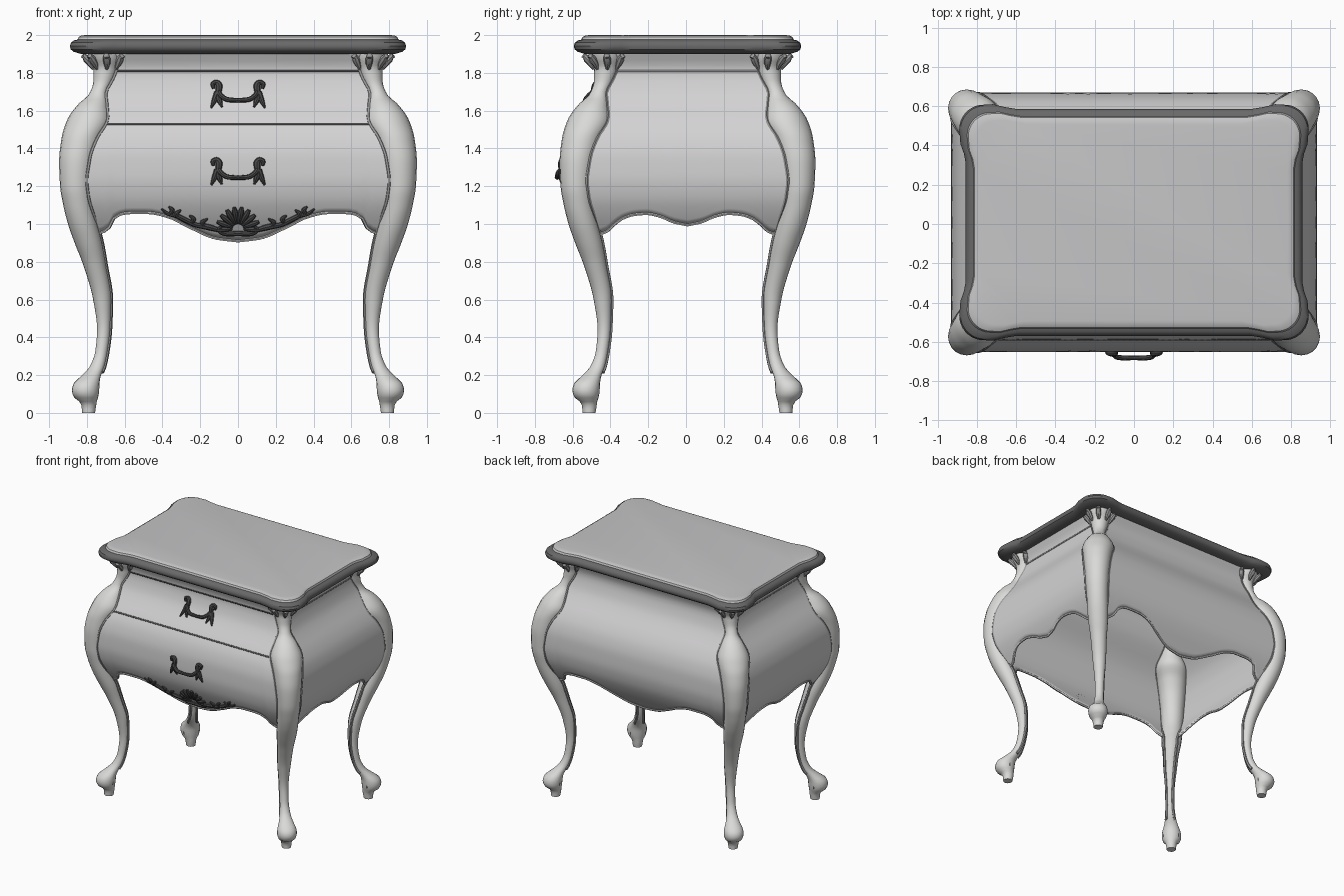
import bpy, bmesh, math
from mathutils import Vector, Matrix

if "Cube" in bpy.data.objects:
    bpy.data.objects.remove(bpy.data.objects["Cube"])

CY, D = 0.008, 0.27          # y centre of the piece; width minus depth (half sizes)


def material(name, r, g, b):
    m = bpy.data.materials.new(name)
    m.diffuse_color = (r, g, b, 1)
    m.use_nodes = True
    m.node_tree.nodes["Principled BSDF"].inputs["Base Color"].default_value = m.diffuse_color
    return m


BODY = material("pale grey panel", .66, .65, .66)
LEG = material("light grey leg", .70, .70, .69)
TOP = material("mid grey top", .56, .56, .57)
EDGE = material("dark grey moulding", .14, .14, .14)
METAL = material("charcoal metal", .07, .07, .072)
TRIM = material("grey trim", .32, .32, .32)


def smooth(table):
    """Monotone curve through rows of (key, value, value...)."""
    k = [r[0] for r in table]
    n = len(table)

    def f(x):
        x = min(max(x, k[0]), k[-1])
        i = max(j for j in range(n - 1) if k[j] <= x)
        h = k[i + 1] - k[i]
        t = (x - k[i]) / h
        out = []
        for c in range(1, len(table[0])):
            d = [(table[j + 1][c] - table[j][c]) / (k[j + 1] - k[j]) for j in range(n - 1)]

            def slope(j):
                if j == 0 or j == n - 1:
                    return d[min(j, n - 2)]
                return 0 if d[j - 1] * d[j] <= 0 else 2 * d[j - 1] * d[j] / (d[j - 1] + d[j])
            p, q = table[i][c], table[i + 1][c]
            out.append((2*t**3 - 3*t*t + 1) * p + (t**3 - 2*t*t + t) * h * slope(i)
                       + (3*t*t - 2*t**3) * q + (t**3 - t*t) * h * slope(i + 1))
        return out
    return f


def loft(bm, rings, closed=True, caps=True, mats=None):
    vs = [[bm.verts.new(p) for p in r] for r in rings]
    n = len(vs[0])
    for j in range(len(vs) - 1):
        for i in range(n if closed else n - 1):
            k = (i + 1) % n
            f = bm.faces.new((vs[j][i], vs[j][k], vs[j + 1][k], vs[j + 1][i]))
            f.material_index = mats[j] if mats else 0
    if caps:
        bm.faces.new(vs[0])
        bm.faces.new(vs[-1]).material_index = mats[-1] if mats else 0


def tube(bm, pts, radii, ref=(0, 1, 0), n=8):
    rings = []
    for i, p in enumerate(pts):
        t = (pts[min(i + 1, len(pts) - 1)] - pts[max(i - 1, 0)]).normalized()
        u = t.cross(Vector(ref)).normalized()
        w = t.cross(u)
        rings.append([p + radii[i] * (u * math.cos(a) + w * math.sin(a))
                      for a in (2 * math.pi * s / n for s in range(n))])
    loft(bm, rings)


def finish(name, bm, mats, mirror=(False, False), solid=0, angle=40):
    bmesh.ops.recalc_face_normals(bm, faces=bm.faces)
    me = bpy.data.meshes.new(name)
    bm.to_mesh(me)
    bm.free()
    ob = bpy.data.objects.new(name, me)
    bpy.context.collection.objects.link(ob)
    ob.location.y = CY
    for m in mats:
        me.materials.append(m)
    bpy.ops.object.select_all(action='DESELECT')
    ob.select_set(True)
    bpy.context.view_layer.objects.active = ob
    bpy.ops.object.shade_smooth_by_angle(angle=math.radians(angle))
    if solid:
        s = ob.modifiers.new("thickness", 'SOLIDIFY')
        s.thickness, s.offset = solid, 0
    if any(mirror):
        m = ob.modifiers.new("mirror", 'MIRROR')
        m.use_axis = (mirror[0], mirror[1], False)
        m.use_mirror_merge = False
    return ob


# Profiles: leg (z, outer x, inner x), bombe wall (z, x), apron edges (position, z)
leg = smooth([(0, .825, .757), (.045, .83, .75), (.06, .84, .748), (.085, .87, .74),
              (.12, .88, .735), (.16, .868, .733), (.19, .835, .728), (.25, .782, .706),
              (.33, .755, .69), (.44, .746, .677), (.6, .767, .672), (.785, .82, .70),
              (.9, .865, .72), (1.0, .90, .745), (1.1, .925, .765), (1.2, .942, .77),
              (1.33, .947, .755), (1.45, .935, .72), (1.55, .905, .675), (1.63, .85, .69),
              (1.69, .787, .695), (1.76, .765, .66), (1.82, .765, .635), (1.88, .79, .62),
              (1.93, .80, .63)])
wall = smooth([(.9, .775), (.98, .825), (1.05, .868), (1.15, .91), (1.25, .925), (1.35, .922),
               (1.45, .90), (1.54, .855), (1.62, .80), (1.7, .755), (1.81, .73), (1.93, .775)])
front_edge = smooth([(0, .91), (.12, .925), (.25, .98), (.37, 1.04), (.465, 1.06), (.56, 1.06),
                     (.635, 1.045), (.70, .97), (.83, .93)])
side_edge = smooth([(0, .995), (.07, 1.01), (.14, 1.04), (.21, 1.055), (.275, 1.05),
                    (.34, 1.03), (.386, 1.0), (.44, .96), (.56, .93)])


def cr(z):
    o, i = leg(z)
    return (o + i) / 2, (o - i) / 2


def wall_point(side, t, z, off=0):
    c, a = cr(z)[0], wall(z)[0] + off
    return Vector((a, t * (c - D), z)) if side else Vector((t * c, D - a, z))


def bottom(side, t):
    return side_edge(abs(t) * .5525)[0] if side else front_edge(abs(t) * .8225)[0]


TS = [i / 24 - 1 for i in range(49)]
for side in (False, True):
    label, mir = ("side", (True, False)) if side else ("front_and_back", (False, True))
    # Curved wall panels with shaped aprons
    bm = bmesh.new()
    loft(bm, [[wall_point(side, t, 1.93 + (bottom(side, t) - 1.93) * s / 30) for t in TS]
              for s in range(31)], closed=False, caps=False)
    finish(label + "_panel", bm, [BODY], mir, solid=.012)
    # Bead along the apron edge
    bm = bmesh.new()
    tube(bm, [wall_point(side, t, bottom(side, t), .004) for t in TS], [.009] * 49, (0, 0, 1), 6)
    finish(label + "_apron_bead", bm, [LEG], mir)
    # Dark gaps around the drawers and under the rail
    bm = bmesh.new()
    for z in ((1.81,) if side else (1.81, 1.53)):
        loft(bm, [[wall_point(side, t, z + h, .0075) for t in TS] for h in (.005, -.005)],
             closed=False, caps=False)
    finish(label + "_gap_lines", bm, [TRIM if side else METAL], (side, False), solid=.002)

# Cabriole legs with ball feet
bm = bmesh.new()
rings = []
for j in range(98):
    z = min(j * .02, 1.93)
    c, r = cr(z)
    rings.append([(c + r * math.cos(a), D - c + r * math.sin(a), z)
                  for a in (math.pi * s / 10 for s in range(20))])
loft(bm, rings)
finish("legs", bm, [LEG], (True, True))

# Trim beads running down both inner edges of each leg
bm = bmesh.new()
for flip in (False, True):
    pts = []
    for j in range(66):
        z = 1.84 - j * .025
        c, r = cr(z)
        k = min(max((z - .85) / .2, 0), 1)
        off = min((wall(z)[0] - c) * k, .93 * r)
        ch = math.sqrt(r * r - off * off)
        p = (c + off, D - (c - ch)) if flip else (c - ch, D - c - off)
        pts.append(Vector((p[0], p[1], z)))
    tube(bm, pts, [.011] * len(pts), n=6)
finish("leg_trim", bm, [TRIM], (True, True))

# Dark scrolls on the ball feet
bm = bmesh.new()
for x, y in ((.757, -.543), (.813, -.487)):
    bmesh.ops.create_uvsphere(bm, u_segments=12, v_segments=8, radius=1,
                              matrix=Matrix.Translation((x, y, .12)) @ Matrix.Diagonal((.022, .022, .045, 1)))
finish("foot_scrolls", bm, [EDGE], (True, True))

# Curled leaves around the leg tops
bm = bmesh.new()
for ang in (-145, -95, -45, 5, 55):
    d = Vector((math.cos(math.radians(ang)), math.sin(math.radians(ang)), 0))
    pts = [Vector((cr(z)[0], D - cr(z)[0], z)) + d * (cr(z)[1] + o)
           for z, o in ((1.82, 0), (1.85, .006), (1.875, .014), (1.89, .026), (1.88, .034))]
    tube(bm, pts, [.008, .018, .02, .016, .01], (-d.y, d.x, 0))
finish("leg_top_leaves", bm, [TRIM], (True, True))

# Top slab with eared corners and dark moulded rim
q = [(.857, .30), (.866, .35), (.884, .40)]
q += [(.765 + .125 * math.cos(a), .475 + .125 * math.sin(a))
      for a in (math.radians(10 * s) for s in range(9))]
q += [(.72, .602), (.66, .588), (.60, .578)]
plan = q + [(-x, y) for x, y in q[::-1]] + [(-x, -y) for x, y in q] + [(x, -y) for x, y in q[::-1]]
prof = [(1.90, -.06), (1.912, -.02), (1.925, -.004), (1.942, 0), (1.96, -.006), (1.972, -.022),
        (1.976, -.04), (1.99, -.046), (1.997, -.06), (2.0, -.08)]
bm = bmesh.new()
loft(bm, [[(x * (1 + o / .89), y * (1 + o / .602), z) for x, y in plan] for z, o in prof],
     mats=[0] * 6 + [1] * 3)
finish("top_slab", bm, [EDGE, TOP], angle=35)


def stroke(bm, pts, n=14):
    """Tapered tube on the front wall; points are (x, z, stand-off, radius)."""
    f = smooth([(i,) + p for i, p in enumerate(pts)])
    s = [f(i * (len(pts) - 1) / n) for i in range(n + 1)]
    tube(bm, [Vector((x, D - wall(z)[0] - o, z)) for x, z, o, r in s], [p[3] for p in s],
         ref=(0.02, 1, 0.03))


# Drawer handles: hanging bar with scrolled leaf mounts
for name, zc in (("upper_handle", 1.70), ("lower_handle", 1.29)):
    bm = bmesh.new()
    for pts in (
        [(0, -.045, .035, .011), (.05, -.042, .035, .013), (.09, -.02, .03, .013), (.107, .006, .012, .012)],
        [(.105, -.01, .012, .016), (.10, .03, .014, .018), (.115, .05, .012, .014),
         (.134, .04, .012, .012), (.13, .018, .012, .008)],
        [(.107, 0, .014, .018), (.10, -.04, .012, .016), (.085, -.08, .012, .005)],
        [(.11, -.005, .012, .017), (.125, -.045, .012, .014), (.142, -.085, .012, .005)],
    ):
        stroke(bm, [(x, zc + z, o, r) for x, z, o, r in pts])
    finish(name, bm, [METAL], (True, False))

# Carved shell and trailing leaves on the front apron
bm = bmesh.new()
for ang in (10, 30, 50, 70, 90):
    s, c = math.sin(math.radians(ang)), math.cos(math.radians(ang))
    stroke(bm, [(d * s, .972 + d * c, .01, r) for d, r in ((.03, .007), (.085, .016), (.118, .009))], 6)
stroke(bm, [(0, .95, .012, .014), (.05, .948, .012, .014), (.09, .957, .012, .013),
            (.1, .975, .012, .011), (.085, .985, .012, .008)])
stroke(bm, [(.1, .968, .01, .012), (.16, .985, .012, .017), (.22, .995, .01, .014),
            (.28, 1.022, .01, .015), (.33, 1.046, .01, .013), (.37, 1.054, .01, .011),
            (.405, 1.08, .008, .005)], 24)
for x, z, dx in ((.17, .985, .02), (.25, 1.003, -.015), (.31, 1.032, .015), (.36, 1.05, -.012)):
    stroke(bm, [(x, z, .01, .011), (x + dx, z + .022, .012, .013), (x - dx / 2, z + .042, .01, .005)], 8)
finish("apron_carving", bm, [METAL], (True, False))
